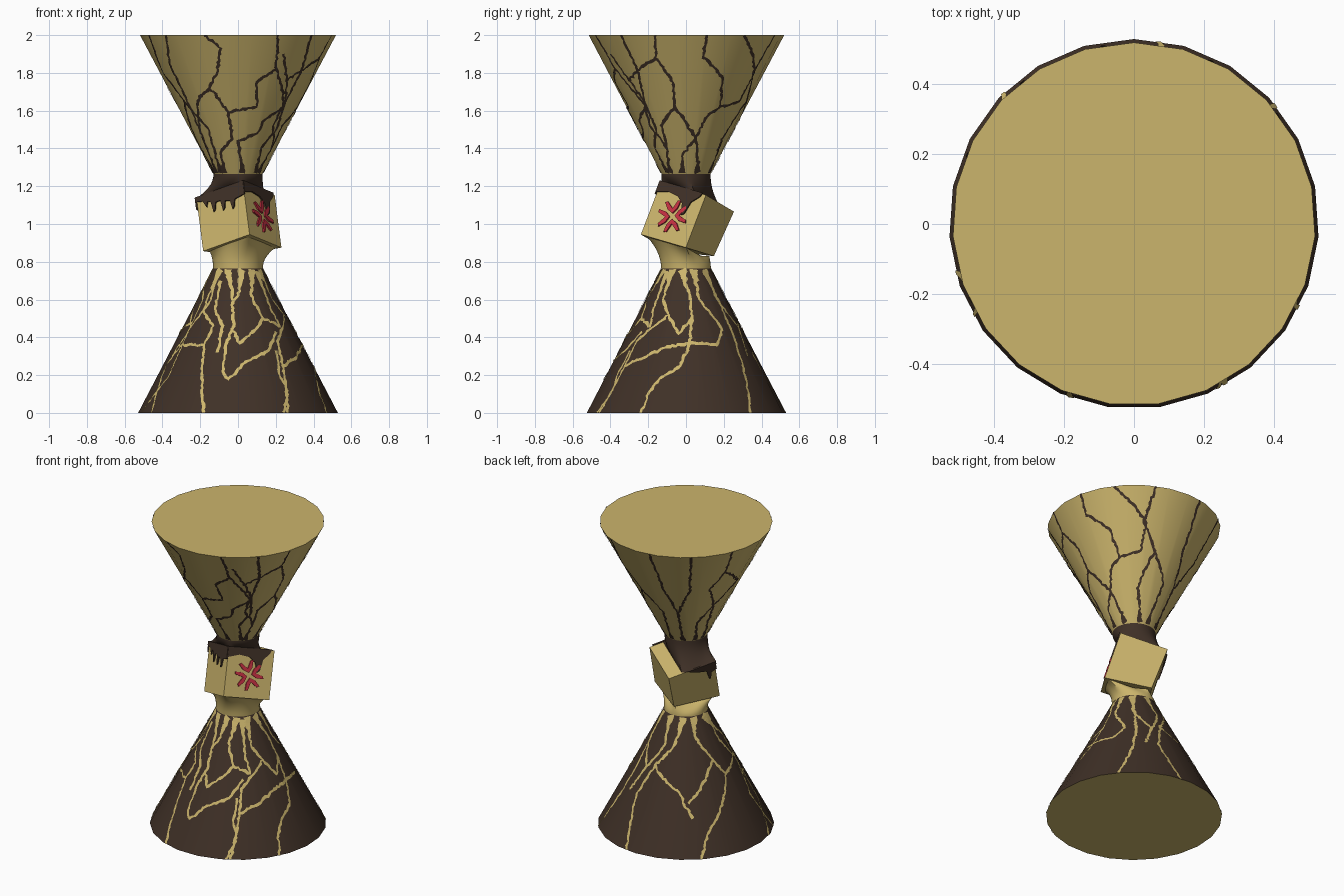
import bpy, bmesh, math, random
from mathutils import Vector

random.seed(7)
if "Cube" in bpy.data.objects:
    bpy.data.objects.remove(bpy.data.objects["Cube"], do_unlink=True)

SIDES = 23
STEP = math.tau / SIDES


def material(name, rgb):
    m = bpy.data.materials.new(name)
    m.use_nodes = True
    m.diffuse_color = (*rgb, 1)
    m.node_tree.nodes["Principled BSDF"].inputs["Base Color"].default_value = (*rgb, 1)
    return m


cream = material("cream_yellow", (0.6, 0.46, 0.15))
brown = material("dark_brown", (0.05, 0.03, 0.02))
red = material("red", (0.56, 0.03, 0.055))


def finish(name, bm, mats, smooth=True):
    mesh = bpy.data.meshes.new(name)
    bm.to_mesh(mesh)
    bm.free()
    obj = bpy.data.objects.new(name, mesh)
    bpy.context.collection.objects.link(obj)
    for m in mats:
        mesh.materials.append(m)
    if smooth:
        bpy.ops.object.select_all(action='DESELECT')
        obj.select_set(True)
        bpy.context.view_layer.objects.active = obj
        bpy.ops.object.shade_smooth_by_angle(angle=math.radians(35))
    return obj


# Two cones, tip to tip
def cone(name, r1, r2, z1, z2, mats):
    bpy.ops.mesh.primitive_cone_add(vertices=SIDES, radius1=r1, radius2=r2,
                                    depth=z2 - z1, location=(0, 0, (z1 + z2) / 2))
    obj = bpy.context.object
    obj.name = name
    for m in mats:
        obj.data.materials.append(m)
    for p in obj.data.polygons:
        p.material_index = len(mats) - 1 if p.normal.z < -0.9 else 0
    bpy.ops.object.shade_smooth_by_angle(angle=math.radians(35))


cone("lower_cone", 0.53, 0.128, 0, 0.77, [brown, cream])
cone("upper_cone", 0.122, 0.52, 1.25, 2, [cream])


def radius(z):
    return 0.53 - 0.522 * z if z < 1 else 0.52 - 0.531 * (2 - z)


def on_cone(theta, z, lift=0.0):
    # point on the faceted cone wall
    local = (theta - math.pi / 2) % STEP - STEP / 2
    r = radius(z) * math.cos(STEP / 2) / math.cos(local) + lift
    return Vector((r * math.cos(theta), r * math.sin(theta), z))


# Cracks: thin ribbons hugging a cone, drawn as seen from one compass direction
def ribbon(bm, path, low, high):
    pts = []
    for (t0, z0), (t1, z1) in zip(path, path[1:]):
        n = max(3, int((on_cone(t0, z0) - on_cone(t1, z1)).length / 0.015))
        for i in range(n):
            f = i / n
            j = 0 if i == 0 else 0.005
            z = z0 + (z1 - z0) * f + random.uniform(-j, j)
            t = t0 + (t1 - t0) * f + random.uniform(-j, j) / radius(z)
            pts.append(on_cone(t, min(max(z, low), high)))
    pts.append(on_cone(*path[-1]))
    rows = []
    for i, p in enumerate(pts):
        along = pts[min(i + 1, len(pts) - 1)] - pts[max(i - 1, 0)]
        side = Vector((p.x, p.y, 0)).cross(along).normalized()
        flare = max(0, 0.33 - abs(p.z - 1)) * 0.16
        w = random.uniform(0.005, 0.010) + flare
        row = []
        for s in (-w, w):
            q = p + side * s
            q = on_cone(math.atan2(q.y, q.x), min(max(q.z, low), high), 0.004)
            row.append(bm.verts.new(q))
        rows.append(row)
    for a, b in zip(rows, rows[1:]):
        bm.faces.new((a[0], a[1], b[1], b[0]))


def cracks(name, mat, low, high, views):
    bm = bmesh.new()
    for azimuth, lines in views:
        for line in lines:
            path = []
            for s, z in line:
                s, z = s / 100, z / 100
                k = max(-0.97, min(0.97, s / radius(z)))
                path.append((math.radians(azimuth) + math.asin(k), z))
            ribbon(bm, path, low, high)
    bmesh.ops.recalc_face_normals(bm, faces=bm.faces)
    for f in bm.faces:
        c = f.calc_center_median()
        if f.normal.x * c.x + f.normal.y * c.y < 0:
            f.normal_flip()
    finish(name, bm, [mat], False)


low_front = [
    [(-9, 76), (-13, 68), (-18, 55), (-13, 46), (-18, 36), (-19, 20), (-18, 0)],
    [(-18, 36), (-30, 36), (-38, 25), (-46, 0)],
    [(-5, 76), (-3, 64), (-2, 47), (-6, 37), (-8, 22), (-5, 18), (4, 27), (16, 33), (20, 43)],
    [(-9, 70), (-12, 55), (-8, 46), (-11, 32)],
    [(2, 76), (0, 62), (-3, 58)],
    [(7, 76), (7, 62), (13, 50), (10, 45), (1, 37), (-3, 45)],
    [(10, 75), (16, 58), (22, 46), (13, 50)],
    [(20, 33), (22, 20), (26, 12), (24, 0)]]
low_side = [
    [(-2, 76), (2, 62), (3, 50), (2, 37), (-3, 25), (-14, 18), (-20, 10), (-24, 0)],
    [(-7, 76), (-12, 60), (-9, 52), (-18, 45), (-26, 38), (-40, 10), (-46, 0)],
    [(-9, 52), (-4, 42), (3, 50)],
    [(4, 76), (7, 60), (15, 50), (19, 44), (16, 36), (2, 37)],
    [(10, 75), (20, 53), (26, 38), (30, 25), (34, 0)],
    [(-32, 25), (-10, 35), (2, 37)]]
low_back = [
    [(-4, 76), (-11, 60), (-22, 48), (-10, 36), (-3, 22)],
    [(-5, 30), (12, 52), (2, 66), (2, 76)],
    [(12, 52), (20, 42), (17, 30), (5, 13), (0, 0)],
    [(20, 42), (27, 48), (22, 60), (8, 76)],
    [(27, 48), (42, 20), (46, 0)],
    [(-22, 48), (-33, 30), (-42, 0)]]
low_gap = [[(-4, 76), (-6, 60), (3, 45), (-3, 30)], [(4, 76), (9, 60), (3, 45)]]
cracks("lower_cracks", cream, 0, 0.77, [(-90, low_front), (0, low_side), (135, low_back),
                                        (65, low_gap), (205, low_gap)])

top_front = [
    [(-18, 200), (-9, 193), (-11, 180), (-15, 172), (-21, 165), (-20, 150), (-16, 140), (-11, 127)],
    [(-15, 172), (-5, 159), (-3, 145), (-9, 138), (-7, 127)],
    [(21, 200), (20, 182), (10, 175), (10, 162), (-5, 159)],
    [(20, 182), (24, 162), (14, 155), (10, 148), (0, 144), (2, 127)],
    [(39, 200), (33, 180), (24, 162), (20, 150), (12, 140), (9, 127)],
    [(-38, 200), (-36, 185), (-20, 150)]]
top_side = [
    [(-16, 200), (-16, 188), (-7, 175), (-6, 162), (-13, 152), (-10, 140), (-8, 127)],
    [(-30, 176), (-22, 165), (-19, 152), (-10, 140)],
    [(-16, 188), (-30, 176), (-40, 190)],
    [(11, 200), (9, 188), (19, 178), (18, 162), (12, 158), (5, 145), (6, 127)],
    [(31, 200), (36, 180), (28, 165), (18, 162)],
    [(-6, 162), (2, 150), (5, 145), (-2, 136), (-2, 127)]]
top_back = [
    [(-6, 200), (-4, 170), (-9, 150), (-4, 127)],
    [(-30, 200), (-19, 170), (-9, 150)],
    [(20, 200), (17, 183), (8, 170), (12, 155), (3, 142), (3, 127)],
    [(17, 183), (27, 170), (12, 155), (10, 140), (8, 127)]]
top_gap = [[(0, 200), (-5, 180), (4, 165), (-4, 145), (0, 127)], [(4, 165), (12, 150), (5, 127)]]
cracks("upper_cracks", brown, 1.25, 2, [(-90, top_front), (0, top_side), (135, top_back),
                                        (65, top_gap), (205, top_gap)])

# Tilted block held between the cones
U = Vector((0.17, 0.24, -0.07)).normalized()
W = Vector((-0.04, 0.10, 0.28))
W = (W - U * W.dot(U)).normalized()
V = W.cross(U)
MID = Vector((0.005, 0.0075, 1.005))
HALF = 0.15


def block_point(a, b, c):
    p = MID + U * a + V * b + W * c
    p.z = max(p.z, 0.83)
    return p


bm = bmesh.new()
bmesh.ops.create_cube(bm, size=2 * HALF)
for v in bm.verts:
    v.co = block_point(*v.co)
finish("tilted_block", bm, [cream], False)


# Necks melting from a cone end onto the block
def neck(name, mat, r, z, centre_a, half_a, half_b, c):
    bm = bmesh.new()
    count, levels, rows = 2 * SIDES, 7, []
    turn = math.atan2(U.y, U.x)
    for k in range(levels + 1):
        t, row = k / levels, []
        for i in range(count):
            th = math.pi / 2 + i * STEP / 2
            start = Vector((r * math.cos(th), r * math.sin(th), z))
            ca, sa = math.cos(th - turn), math.sin(th - turn)
            grow = 0.95 / max(abs(ca), abs(sa))
            end = block_point(centre_a + half_a * ca * grow, half_b * sa * grow, c)
            p = start.lerp(end, t * t)
            p.z = start.z + (end.z - start.z) * t
            row.append(bm.verts.new(p))
        rows.append(row)
    for a, b in zip(rows, rows[1:]):
        for i in range(count):
            j = (i + 1) % count
            bm.faces.new((a[i], a[j], b[j], b[i]))
    bm.faces.new(rows[-1])
    bmesh.ops.recalc_face_normals(bm, faces=bm.faces)
    finish(name, bm, [mat])


neck("lower_neck", cream, 0.132, 0.765, 0, 0.14, 0.14, -0.145)
neck("upper_neck", brown, 0.130, 1.265, -0.045, 0.112, 0.16, 0.153)


# Plates lying on a side of the block
def plates(name, mat, normal, outlines, thick):
    bm = bmesh.new()
    right = W.cross(normal)
    for outline in outlines:
        base = MID + normal * (HALF - 0.001)
        face = bm.faces.new([bm.verts.new(base + right * x / 100 + W * y / 100)
                             for x, y in outline])
        face.normal_update()
        if face.normal.dot(normal) < 0:
            face.normal_flip()
        out = bmesh.ops.extrude_face_region(bm, geom=[face])
        for v in out["geom"]:
            if isinstance(v, bmesh.types.BMVert):
                v.co += normal * thick
    bmesh.ops.recalc_face_normals(bm, faces=bm.faces)
    finish(name, bm, [mat], False)


plates("front_drips", brown, -U, [[
    (-15.5, 15.5), (-15.5, 13), (-11, 12), (-9, 8), (-8, 11), (-6, 10), (-5, 4), (-4, 5), (-3, 9),
    (0, 9), (1, 3), (2, 4), (3, 8), (6, 7), (7, 2), (8, 3), (9, 7), (15.5, 8), (15.5, 15.5)]], 0.009)
plates("side_drips", brown, -V, [[
    (-15.5, 15.5), (-15.5, 9), (-8, 11), (-1, 10), (3, 7), (5, 1), (6.5, 2), (8, 9), (12, 13),
    (13, 15.5)]], 0.009)
plates("back_drips", brown, V, [[
    (15.5, 15.5), (15.5, 9), (12, 8), (11, 3), (10, 3), (9, 10), (3, 12), (-3, 15.5)]], 0.009)

# Red mark: four bent strokes pointing at the middle
strokes = []
for k in range(4):
    def polar(r, degrees):
        a = math.radians(degrees + 90 * k + 20)
        return (r * math.cos(a), r * math.sin(a) - 1)
    strokes.append([polar(1.6, 0), polar(5, -36), polar(9.5, -30), polar(9, -20),
                    polar(4.2, 0), polar(9, 20), polar(9.5, 30), polar(5, 36)])
plates("red_mark", red, -V, strokes, 0.0095)
